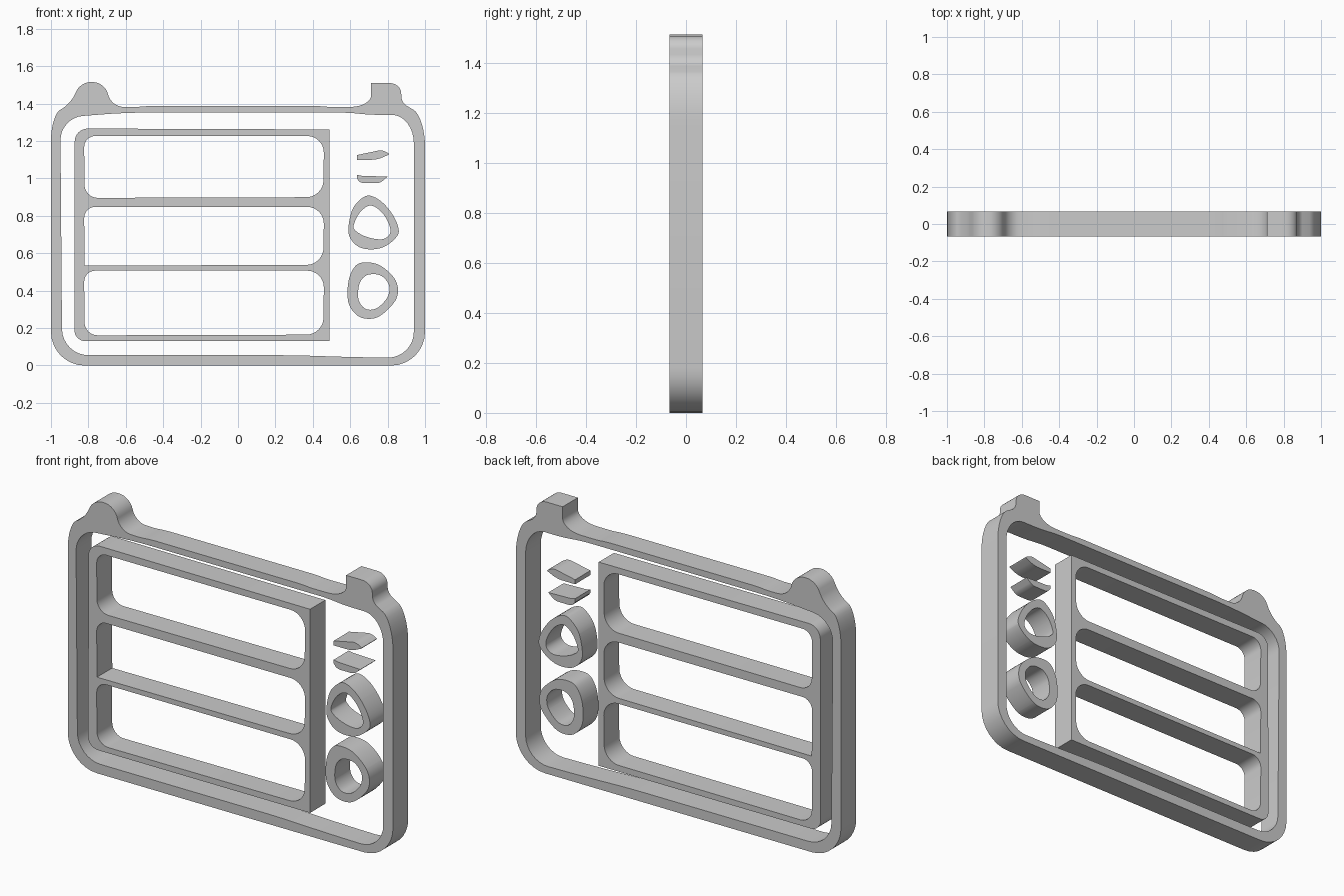
import bpy, bmesh, math
from mathutils import Matrix, Vector

cube = bpy.data.objects.get("Cube")
if cube:
    bpy.data.objects.remove(cube, do_unlink=True)

HALF_DEPTH = 0.067
STEPS = 8

grey = bpy.data.materials.new("plain grey")
grey.use_nodes = True
grey.diffuse_color = (0.6, 0.6, 0.6, 1)
grey.node_tree.nodes["Principled BSDF"].inputs["Base Color"].default_value = grey.diffuse_color


def rounded(corners):
    """Turn (x, z, radius) corners into a closed outline with rounded corners."""
    outline = []
    count = len(corners)
    for i, (x, z, radius) in enumerate(corners):
        corner = Vector((x, z))
        before = Vector(corners[i - 1][:2]) - corner
        after = Vector(corners[(i + 1) % count][:2]) - corner
        if radius == 0:
            outline.append(corner)
            continue
        start = corner + before.normalized() * min(radius, before.length * 0.49)
        end = corner + after.normalized() * min(radius, after.length * 0.49)
        pull_start = start.lerp(corner, 0.55)
        pull_end = end.lerp(corner, 0.55)
        for step in range(STEPS + 1):
            t = step / STEPS
            u = 1 - t
            outline.append(start * u**3 + pull_start * 3 * u * u * t
                           + pull_end * 3 * u * t * t + end * t**3)
    return outline


def blob(points, radius=0.2):
    """Round every corner of a simple outline by the same amount."""
    return rounded([(x, z, radius) for x, z in points])


def slab(name, *outlines):
    """Extrude an outline, with the remaining outlines as holes, front to back."""
    curve = bpy.data.curves.new(name, "CURVE")
    curve.dimensions = "2D"
    curve.fill_mode = "BOTH"
    curve.extrude = HALF_DEPTH
    for outline in outlines:
        spline = curve.splines.new("POLY")
        spline.points.add(len(outline) - 1)
        for point, (x, z) in zip(spline.points, outline):
            point.co = (x, z, 0, 1)
        spline.use_cyclic_u = True
    obj = bpy.data.objects.new(name, curve)
    bpy.context.collection.objects.link(obj)
    bpy.ops.object.select_all(action="DESELECT")
    obj.select_set(True)
    bpy.context.view_layer.objects.active = obj
    bpy.ops.object.convert(target="MESH")
    obj = bpy.context.view_layer.objects.active
    mesh = obj.data
    mesh.transform(Matrix.Rotation(math.pi / 2, 4, "X"))
    bm = bmesh.new()
    bm.from_mesh(mesh)
    bmesh.ops.remove_doubles(bm, verts=bm.verts, dist=0.0002)
    bmesh.ops.recalc_face_normals(bm, faces=bm.faces)
    bm.to_mesh(mesh)
    bm.free()
    mesh.materials.clear()
    mesh.materials.append(grey)
    bpy.ops.object.shade_smooth_by_angle(angle=math.radians(30))
    return obj


# Outer frame with a rounded lug and a squarer lug on top
frame_outside = rounded([
    (-1, 0, 0.18), (1, 0, 0.18), (1, 1.33, 0.16), (0.875, 1.405, 0.03),
    (0.87, 1.51, 0.06), (0.712, 1.51, 0), (0.712, 1.385, 0.11),
    (0.5, 1.38, 0.1), (0.45, 1.387, 0.05), (-0.5, 1.387, 0.05), (-0.55, 1.38, 0.05),
    (-0.68, 1.385, 0.08), (-0.71, 1.515, 0.07), (-0.84, 1.515, 0.05),
    (-0.9, 1.395, 0.05), (-1, 1.34, 0.14)])
frame_inside = rounded([
    (-0.94, 0.055, 0.14), (0.3, 0.055, 0.1), (0.6, 0.045, 0.1), (0.94, 0.04, 0.14),
    (0.94, 1.34, 0.15), (0.7, 1.34, 0.06), (0.6, 1.352, 0.06),
    (-0.6, 1.352, 0.1), (-0.95, 1.325, 0.12)])
slab("outer_frame", frame_outside, frame_inside)

# Shelf panel with three wide openings
panel = rounded([(-0.875, 0.13, 0.06), (0.49, 0.13, 0),
                 (0.49, 1.262, 0), (-0.873, 1.267, 0.07)])
openings = []
for low, high, sharp_corner in [(0.165, 0.507, False), (0.538, 0.848, True), (0.9, 1.227, False)]:
    openings.append(rounded([
        (-0.82, low - 0.004, 0 if sharp_corner else 0.07), (0.456, low, 0.09),
        (0.46, high, 0.09), (-0.823, high, 0.06)]))
slab("shelf_panel", panel, *openings)

# Two thin vents
slab("upper_vent", rounded([(0.635, 1.1, 0), (0.745, 1.1, 0.03), (0.812, 1.13, 0.01),
                            (0.77, 1.153, 0.02), (0.635, 1.125, 0)]))
slab("lower_vent", rounded([(0.635, 1.02, 0), (0.66, 1.014, 0.01), (0.8, 1.01, 0),
                            (0.76, 0.975, 0.02), (0.655, 0.975, 0.02), (0.635, 1, 0)]))

# Two uneven knob rings
slab("upper_knob",
     blob([(0.73, 0.93), (0.875, 0.75), (0.84, 0.66), (0.71, 0.605),
           (0.59, 0.66), (0.59, 0.78), (0.63, 0.88)]),
     blob([(0.67, 0.85), (0.74, 0.86), (0.82, 0.75), (0.81, 0.68),
           (0.73, 0.67), (0.62, 0.715), (0.615, 0.76)]))
slab("lower_knob",
     blob([(0.68, 0.56), (0.79, 0.53), (0.88, 0.405), (0.8, 0.285),
           (0.7, 0.235), (0.6, 0.285), (0.578, 0.4), (0.61, 0.53)]),
     blob([(0.73, 0.495), (0.79, 0.47), (0.82, 0.4), (0.775, 0.325),
           (0.71, 0.288), (0.65, 0.32), (0.637, 0.395), (0.66, 0.475)]))
